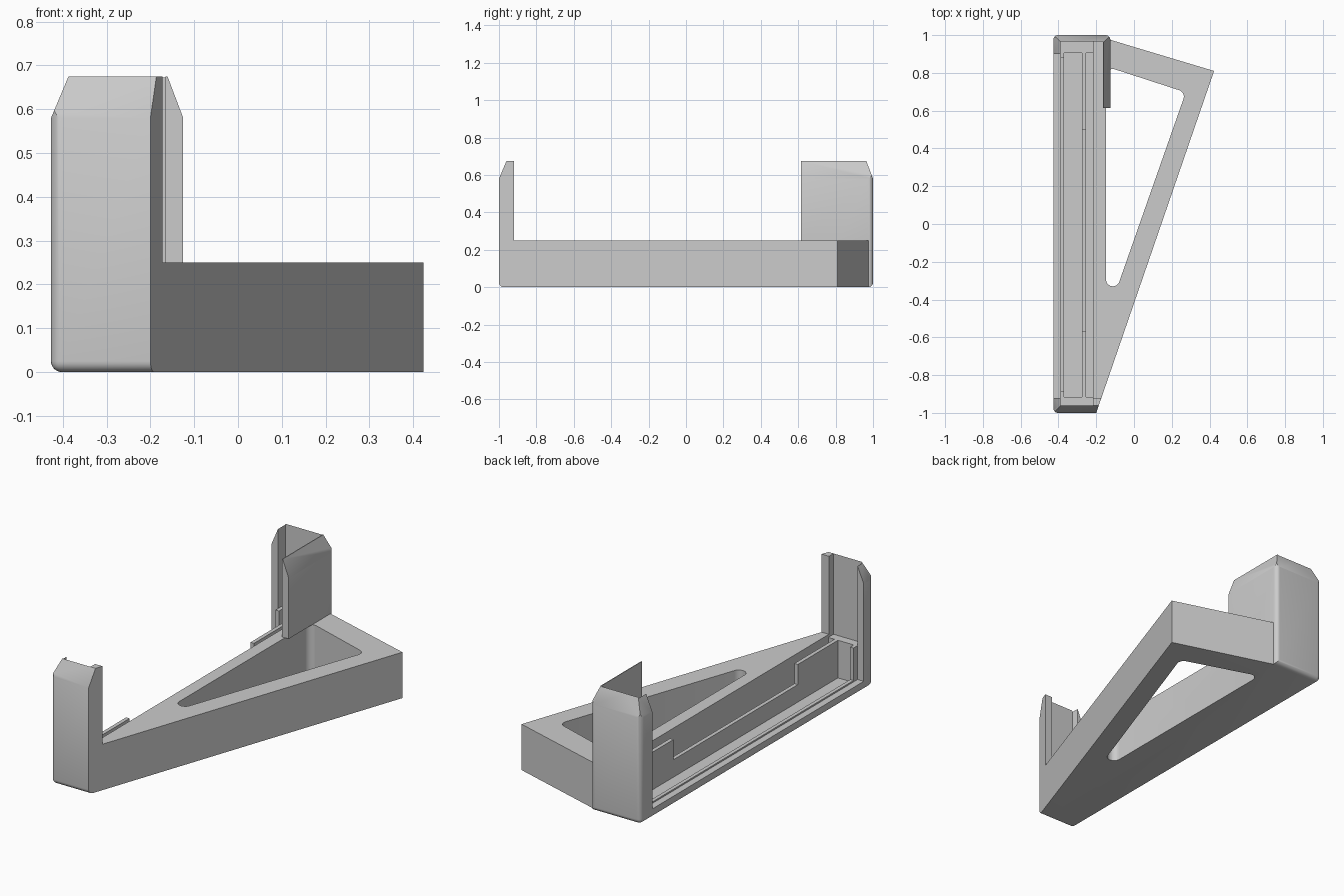
import bpy, bmesh, math
from mathutils import Vector

old = bpy.data.objects.get("Cube")
if old:
    bpy.data.objects.remove(old, do_unlink=True)

grey = bpy.data.materials.new("plain grey")
grey.use_nodes = True
grey.diffuse_color = (0.6, 0.6, 0.6, 1)
grey.node_tree.nodes["Principled BSDF"].inputs["Base Color"].default_value = (0.6, 0.6, 0.6, 1)


def prism(outline, z0, z1):
    """Extrude a flat outline between two heights."""
    bm = bmesh.new()
    face = bm.faces.new([bm.verts.new((p[0], p[1], z0)) for p in outline])
    top = bmesh.ops.extrude_face_region(bm, geom=[face])["geom"]
    bmesh.ops.translate(bm, vec=(0, 0, z1 - z0),
                        verts=[g for g in top if isinstance(g, bmesh.types.BMVert)])
    bmesh.ops.recalc_face_normals(bm, faces=bm.faces)
    return bm


def make(name, bm):
    mesh = bpy.data.meshes.new(name)
    bm.to_mesh(mesh)
    bm.free()
    obj = bpy.data.objects.new(name, mesh)
    bpy.context.collection.objects.link(obj)
    mesh.materials.append(grey)
    return obj


def combine(obj, bm, operation):
    """Boolean a temporary solid into an object."""
    tool = make("helper", bm)
    tool.hide_render = True
    mod = obj.modifiers.new("boolean", "BOOLEAN")
    mod.operation, mod.solver, mod.object = operation, "EXACT", tool
    bpy.context.view_layer.objects.active = obj
    bpy.ops.object.modifier_apply(modifier=mod.name)
    bpy.data.objects.remove(tool, do_unlink=True)


def rounded(corners, r, steps=12):
    """Fillet every corner of an outline."""
    pts = [Vector((x, y, 0)) for x, y in corners]
    out = []
    for i, p in enumerate(pts):
        u = (pts[i - 1] - p).normalized()
        v = (pts[(i + 1) % len(pts)] - p).normalized()
        half = u.angle(v) / 2
        c = p + (u + v).normalized() * r / math.sin(half)
        a = (p + u * r / math.tan(half) - c).normalized()
        b = (p + v * r / math.tan(half) - c).normalized()
        out += [c + a.slerp(b, k / steps).normalized() * r for k in range(steps + 1)]
    return out


LEFT, WING, DECK, TOP, SHOULDER = -0.427, -0.125, 0.25, 0.675, 0.58
TIP = (0.424, 0.81)
slope = (TIP[0] + 0.2) / (TIP[1] + 1)
wing_y = -1 + (WING + 0.2) / slope

# Long holder block with rounded bottom and outer corners
bm = prism([(LEFT, -1), (-0.2, -1), (WING, wing_y), (WING, 1), (LEFT, 1)], 0, TOP)


def soft(e):
    a, b = (v.co for v in e.verts)
    mid = (a + b) / 2
    if abs(a.z - b.z) > 0.1:
        return mid.x < LEFT + 0.01 or mid.y > 0.99
    return mid.z < 0.01 and (mid.x < LEFT + 0.01 or abs(mid.y) > 0.99)


bmesh.ops.bevel(bm, geom=[e for e in bm.edges if soft(e)], offset=0.025,
                segments=6, profile=0.5, affect="EDGES")

# Sloped shoulders at the top of the posts
for point, normal in (((LEFT, 0, SHOULDER), (-0.095, 0, 0.04)),
                      ((WING, 0, SHOULDER), (0.095, 0, 0.036)),
                      ((0, -1, SHOULDER), (0, -0.095, 0.04)),
                      ((0, 1, SHOULDER), (0, 0.095, 0.036))):
    bmesh.ops.bisect_plane(bm, geom=bm.verts[:] + bm.edges[:] + bm.faces[:],
                           plane_co=point, plane_no=normal, clear_outer=True)
    bmesh.ops.holes_fill(bm, edges=[e for e in bm.edges if e.is_boundary], sides=0)
bmesh.ops.recalc_face_normals(bm, faces=bm.faces)
holder = make("holder_with_posts", bm)

# Openings, tray and slots: x range, y range, floor height
for x0, x1, y0, y1, floor in (
        (-1, 1, -0.92, 0.615, DECK),            # space between the posts
        (-1, -0.165, -0.92, 0.9, DECK),         # open side of the back post
        (-0.39, -0.165, 0.5, 0.965, DECK),      # back post channel
        (-0.39, -0.217, -0.96, 0.965, 0.235),   # front post channel and rim
        (-1, -0.39, -0.92, 0.9, 0.05),          # low outer lip
        (-0.4, -0.365, -0.885, 0.88, 0.058),    # rail beside the tray
        (-0.37, -0.275, -0.915, 0.905, 0.03),   # tray
        (-0.254, -0.217, -0.915, 0.905, 0.03),  # narrow slot
        (-0.285, -0.245, -0.57, 0.5, 0.125)):   # lowered middle of divider
    combine(holder, prism([(x0, y0), (x1, y0), (x1, y1), (x0, y1)], floor, 1), "DIFFERENCE")

# Triangular side foot with a rounded triangular hole
combine(holder, prism([(WING, wing_y), TIP, (WING, 0.975)], 0, DECK), "UNION")
hole = rounded([(-0.148, -0.505), (0.274, 0.697), (-0.148, 0.834)], 0.036)
combine(holder, prism(hole, -0.1, DECK), "DIFFERENCE")

bpy.ops.object.select_all(action="DESELECT")
holder.select_set(True)
bpy.context.view_layer.objects.active = holder
bpy.ops.object.shade_smooth_by_angle(angle=math.radians(30))
